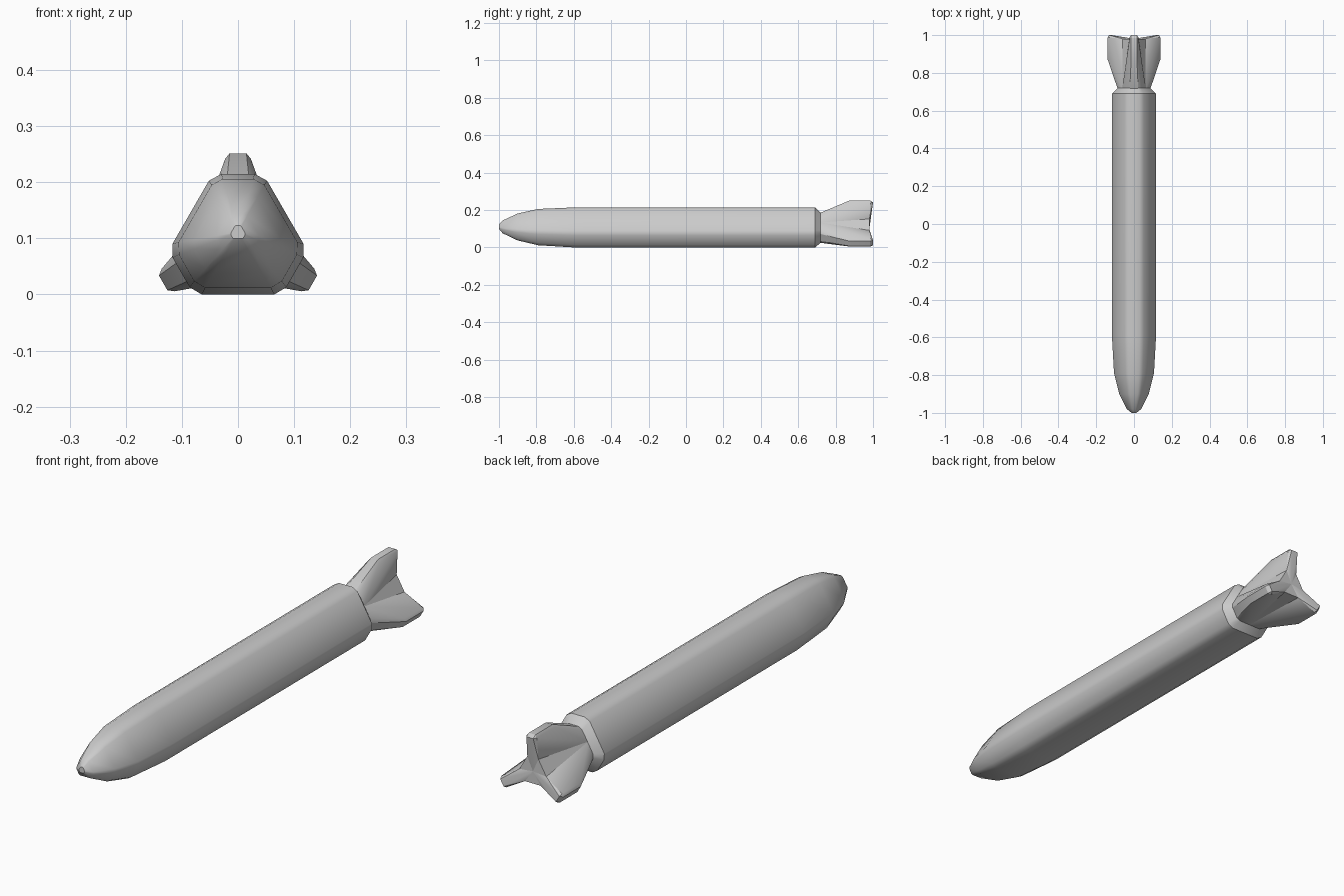
import bpy, bmesh
from math import sin, cos, pi, radians

if "Cube" in bpy.data.objects:
    bpy.data.objects.remove(bpy.data.objects["Cube"])

AXIS_Z = 0.0975          # height of the long axis
CORNER = [(-0.052, 0.105), (-0.03, 0.117), (0.03, 0.117), (0.052, 0.105)]


def turn(p, k):
    """Rotate an (x, z) point clockwise by k thirds of a turn."""
    a = -k * 2 * pi / 3
    return (p[0] * cos(a) - p[1] * sin(a), p[0] * sin(a) + p[1] * cos(a))


def section(corner, scale=1.0):
    """Three-fold section made by repeating one corner."""
    return [tuple(scale * c for c in turn(p, k)) for k in range(3) for p in corner]


def finish(bm, name, angle):
    bmesh.ops.recalc_face_normals(bm, faces=bm.faces)
    mesh = bpy.data.meshes.new(name)
    bm.to_mesh(mesh)
    bm.free()
    obj = bpy.data.objects.new(name, mesh)
    bpy.context.collection.objects.link(obj)
    bpy.ops.object.select_all(action='DESELECT')
    obj.select_set(True)
    bpy.context.view_layer.objects.active = obj
    bpy.ops.object.shade_smooth_by_angle(angle=radians(angle))
    return obj


def loft(name, rings, angle):
    """rings: list of (y, centre z, section points)."""
    bm = bmesh.new()
    loops = [[bm.verts.new((x, y, zc + z)) for x, z in pts] for y, zc, pts in rings]
    for a, b in zip(loops, loops[1:]):
        n = len(a)
        for i in range(n):
            bm.faces.new((a[i], a[(i + 1) % n], b[(i + 1) % n], b[i]))
    bm.faces.new(loops[0])
    bm.faces.new(loops[-1])
    return finish(bm, name, angle)


def hull(name, points, angle):
    bm = bmesh.new()
    for p in points:
        bm.verts.new(p)
    res = bmesh.ops.convex_hull(bm, input=bm.verts)
    junk = {g for g in res["geom_interior"] + res["geom_unused"]
            if isinstance(g, bmesh.types.BMVert)}
    bmesh.ops.delete(bm, geom=list(junk), context='VERTS')
    bmesh.ops.dissolve_limit(bm, angle_limit=radians(1), verts=bm.verts, edges=bm.edges)
    return finish(bm, name, angle)


# Body with rounded nose and bevelled rear shoulder: (y, scale, centre height)
stations = [(-1.0, 0.11, 0.11), (-0.98, 0.32, 0.107), (-0.9, 0.67, 0.103),
            (-0.79, 0.905, 0.1), (-0.59, 1, AXIS_Z), (0.69, 1, AXIS_Z),
            (0.72, 0.74, AXIS_Z)]
loft("body", [(y, zc, section(CORNER, s)) for y, s, zc in stations], 35)

# Tail core tapering to a small six-sided cap
BASE = 0.74
CAP = [(-0.025, 0.055), (0.025, 0.055)]
middle = (0.0975 * BASE * cos(pi / 6), 0.0975 * BASE * sin(pi / 6))
core = [(x, 0.715, AXIS_Z + z) for x, z in (turn(middle, k) for k in range(3))]
core += [(x, 0.98, AXIS_Z + z) for x, z in section(CAP)]
hull("tail_core", core, 15)

# Three wedge fins, each growing out of one body corner: (half width, y, radius)
half = [(middle[0], 0.715, middle[1]), (0.038, 0.715, 0.0777), (0.022, 0.715, 0.0866),
        (0.025, 0.98, 0.055), (0.023, 0.87, 0.144), (0.015, 0.875, 0.154),
        (0.015, 0.985, 0.154), (0.023, 0.988, 0.144), (0.015, 1.0, 0.144),
        (0.0, 0.98, 0.0), (0.0, 0.715, 0.0)]
for k, name in enumerate(("top_fin", "right_fin", "left_fin")):
    pts = []
    for w, y, r in half:
        for side in ((-1, 1) if w else (1,)):
            x, z = turn((side * w, r), k)
            pts.append((x, y, AXIS_Z + z))
    hull(name, pts, 25)
